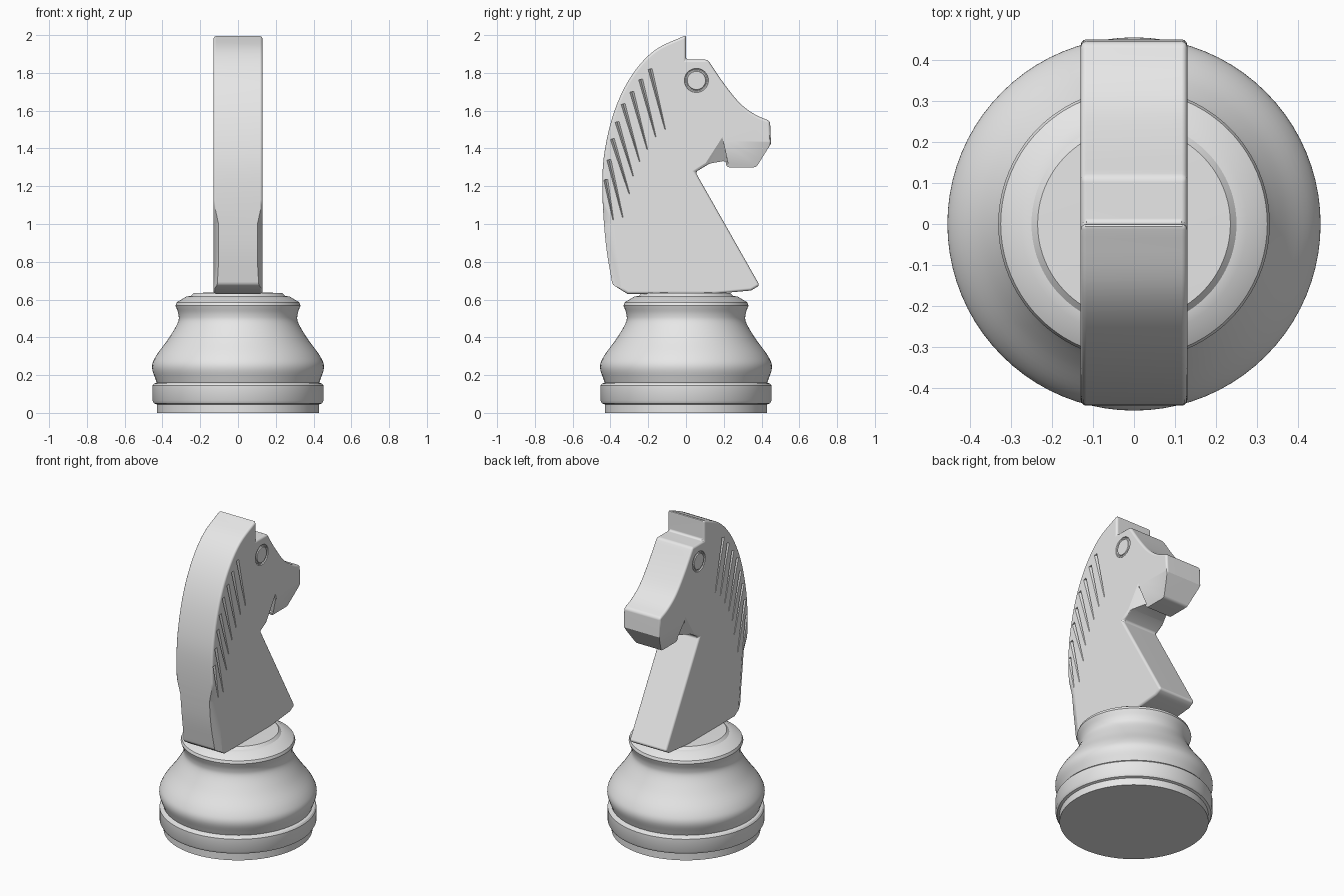
import bpy, bmesh, math
from mathutils import Vector, Matrix

cube = bpy.data.objects.get("Cube")
if cube:
    bpy.data.objects.remove(cube, do_unlink=True)

grey = bpy.data.materials.new("light_grey")
grey.use_nodes = True
grey.diffuse_color = (0.8, 0.8, 0.8, 1)
grey.node_tree.nodes["Principled BSDF"].inputs["Base Color"].default_value = (0.8, 0.8, 0.8, 1)


def make_object(name, bm):
    bmesh.ops.recalc_face_normals(bm, faces=bm.faces)
    mesh = bpy.data.meshes.new(name)
    bm.to_mesh(mesh)
    bm.free()
    obj = bpy.data.objects.new(name, mesh)
    bpy.context.collection.objects.link(obj)
    mesh.materials.append(grey)
    return obj


def select(obj):
    bpy.ops.object.select_all(action='DESELECT')
    obj.select_set(True)
    bpy.context.view_layer.objects.active = obj


def curve(points, steps=5):
    """Smooth path through the points."""
    pts = [Vector(p) for p in points]
    pts = [2 * pts[0] - pts[1]] + pts + [2 * pts[-1] - pts[-2]]
    out = []
    for a, b, c, d in zip(pts, pts[1:], pts[2:], pts[3:]):
        for i in range(steps):
            t = i / steps
            out.append(0.5 * (2 * b + (c - a) * t + (2 * a - 5 * b + 4 * c - d) * t**2
                              + (3 * b - a - 3 * c + d) * t**3))
    return out + [pts[-2]]


# Turned base
plinth = [(0, 0), (0.43, 0), (0.43, 0.045), (0.445, 0.05), (0.453, 0.065),
          (0.453, 0.145), (0.445, 0.155), (0.43, 0.16)]
waist = curve([(0.432, 0.165), (0.455, 0.24), (0.435, 0.3), (0.37, 0.39),
               (0.32, 0.475), (0.315, 0.52), (0.331, 0.568)])
cap = [(0.325, 0.585), (0.275, 0.615), (0.25, 0.62), (0.235, 0.635), (0, 0.64)]
bm = bmesh.new()
verts = [bm.verts.new((p[0], 0, p[1])) for p in plinth + waist + cap]
edges = [bm.edges.new(pair) for pair in zip(verts, verts[1:])]
bmesh.ops.spin(bm, geom=verts + edges, cent=(0, 0, 0), axis=(0, 0, 1),
               angle=math.tau, steps=80, use_merge=True)
bmesh.ops.remove_doubles(bm, verts=bm.verts, dist=0.0001)
base = make_object("turned_base", bm)
select(base)
bpy.ops.object.shade_smooth_by_angle(angle=math.radians(32))

# Horse head and neck, extruded from its side outline
back = curve([(-0.39, 0.68), (-0.425, 0.9), (-0.443, 1.18), (-0.43, 1.39),
              (-0.375, 1.61), (-0.285, 1.79), (-0.165, 1.92), (0, 2.0)])
forehead = curve([(0.115, 1.87), (0.20, 1.745), (0.285, 1.64), (0.365, 1.58), (0.445, 1.545)])
muzzle = [(0.45, 1.425), (0.372, 1.3), (0.215, 1.3), (0.21, 1.335)]
throat = [(0.125, 1.32), (0.05, 1.275), (0.39, 0.675), (0.345, 0.648), (0.15, 0.63), (-0.31, 0.63)]
outline = back + [(0, 1.87)] + forehead + muzzle + throat
bm = bmesh.new()
face = bm.faces.new([bm.verts.new((-0.13, p[0], p[1])) for p in outline])
side = bmesh.ops.extrude_face_region(bm, geom=[face])["geom"]
bmesh.ops.translate(bm, vec=(0.26, 0, 0), verts=[v for v in side if isinstance(v, bmesh.types.BMVert)])
head = make_object("horse_head", bm)
bevel = head.modifiers.new("rounded_edges", 'BEVEL')
bevel.width = 0.014
bevel.segments = 3
bevel.limit_method = 'ANGLE'
bevel.angle_limit = math.radians(35)

cutters = []


def carve(name, bm):
    cutter = make_object(name, bm)
    cutter.hide_render = True
    cutters.append(cutter)
    cut = head.modifiers.new(name, 'BOOLEAN')
    cut.operation = 'DIFFERENCE'
    cut.solver = 'EXACT'
    cut.object = cutter


def carve_hull(name, points):
    """Carve a convex block out of both sides."""
    for s in (1, -1):
        bm = bmesh.new()
        for x, y, z in points:
            bm.verts.new((s * x, y, z))
        bmesh.ops.convex_hull(bm, input=bm.verts)
        carve(name, bm)


# Tapered jaw, hollowed throat and chamfered lower back
carve_hull("jaw_cut", [(x, y, z) for y in (0.2, 0.5)
                       for x, z in ((0.14, 1.47), (0.08, 1.28), (0.14, 1.28))])
carve_hull("throat_cut", [(0.135, 0.19, 1.47), (0.135, 0.06, 1.27),
                          (0.07, 0.22, 1.33), (0.15, 0.23, 1.29)])
carve_hull("lower_back_cut", [(0.06, -0.5, 0.55), (0.14, -0.31, 0.55), (0.14, -0.5, 0.55),
                              (0.07, -0.5, 1.0), (0.14, -0.36, 1.0), (0.14, -0.5, 1.0),
                              (0.14, -0.42, 1.12), (0.14, -0.5, 1.12)])

# Mane grooves, tapering from the crest down the neck
starts = [(-0.19, 1.82), (-0.24, 1.765), (-0.287, 1.7), (-0.333, 1.635),
          (-0.365, 1.54), (-0.39, 1.45), (-0.408, 1.34), (-0.425, 1.235)]
ends = [(-0.11, 1.5), (-0.16, 1.46), (-0.205, 1.395), (-0.245, 1.33),
        (-0.28, 1.255), (-0.30, 1.16), (-0.335, 1.035), (-0.385, 1.02)]
for start, end in zip(starts, ends):
    a, b = Vector(start), Vector(end)
    d = (b - a).normalized()
    n = Vector((-d.y, d.x)) * 0.023
    carve_hull("mane_groove", [(0.15, *(a + n)), (0.15, *(a - n)), (0.112, *a),
                               (0.15, *(b + n * 0.5)), (0.15, *(b - n * 0.5)), (0.126, *b)])

# Ring groove around each eye
for s in (1, -1):
    bm = bmesh.new()
    rings = []
    for i in range(40):
        turn = Matrix.Rotation(math.tau * i / 40, 4, 'X')
        ring = []
        for j in range(8):
            t = math.tau * j / 8
            p = turn @ Vector((0.008 * math.cos(t), 0, 0.056 + 0.008 * math.sin(t)))
            ring.append(bm.verts.new(p + Vector((s * 0.13, 0.055, 1.76))))
        rings.append(ring)
    for i in range(40):
        r, q = rings[i], rings[(i + 1) % 40]
        for j in range(8):
            k = (j + 1) % 8
            bm.faces.new((r[j], r[k], q[k], q[j]))
    carve("eye_groove", bm)

# Finish the carving and shade it
select(head)
bpy.ops.object.convert(target='MESH')
for cutter in cutters:
    bpy.data.objects.remove(cutter, do_unlink=True)
bpy.ops.object.shade_smooth_by_angle(angle=math.radians(32))
weighted = head.modifiers.new("clean_shading", 'WEIGHTED_NORMAL')
weighted.keep_sharp = True
